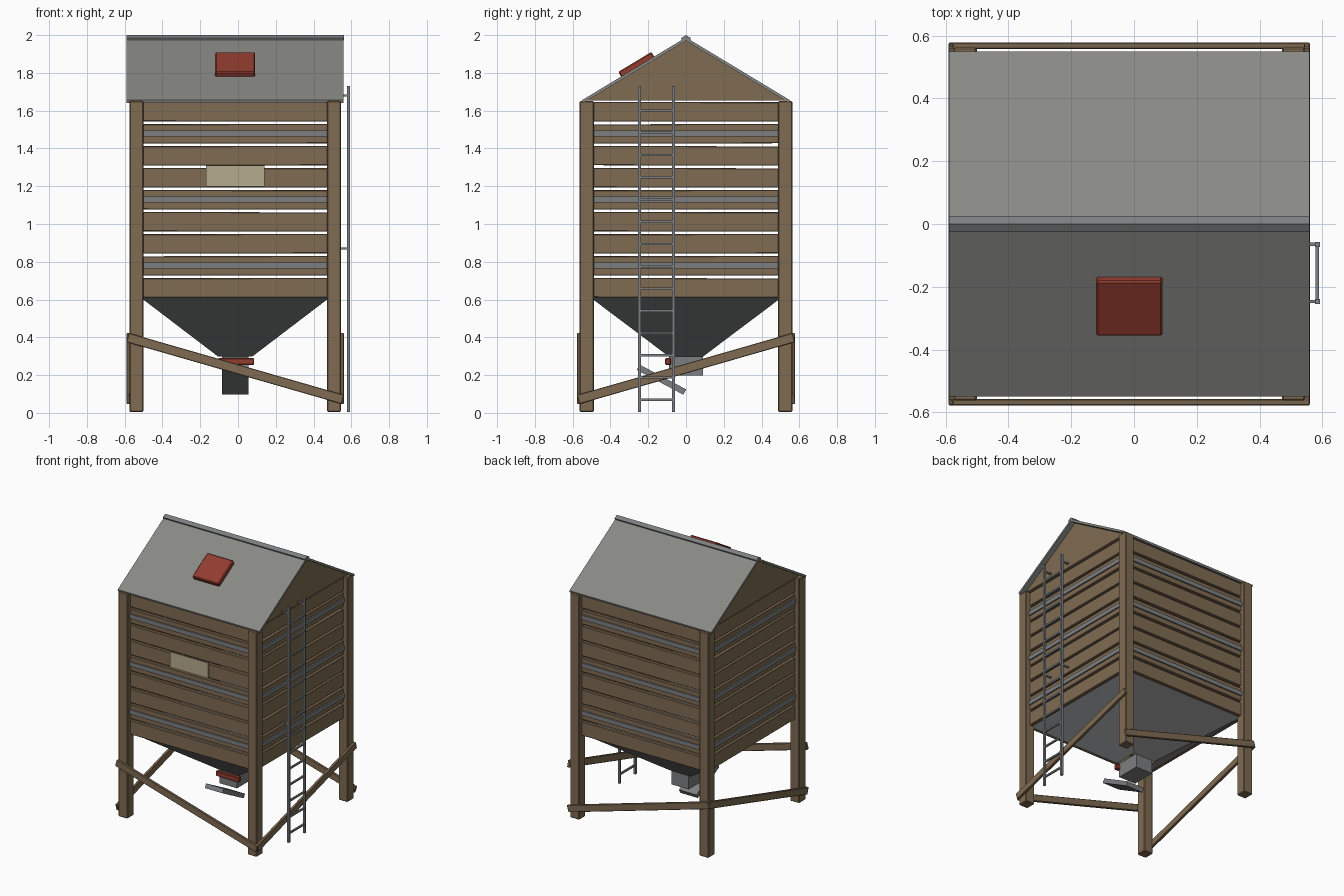
import bpy, bmesh, math, random
from mathutils import Vector

if "Cube" in bpy.data.objects:
    bpy.data.objects.remove(bpy.data.objects["Cube"])

random.seed(4)
CX = -0.015          # centre of the bin body in x


def material(name, rgb):
    m = bpy.data.materials.new(name)
    m.diffuse_color = (*rgb, 1)
    m.use_nodes = True
    m.node_tree.nodes["Principled BSDF"].inputs["Base Color"].default_value = m.diffuse_color
    return m


WOOD = material("brown wood", (0.215, 0.147, 0.085))
ROOF = material("roof grey", (0.25, 0.25, 0.235))
STEEL = material("steel grey", (0.205, 0.21, 0.215))
RED = material("rust red", (0.29, 0.045, 0.028))
CREAM = material("cream plate", (0.47, 0.41, 0.27))


def finish(name, bm, mat, bevel=0.0):
    bmesh.ops.recalc_face_normals(bm, faces=bm.faces)
    me = bpy.data.meshes.new(name)
    bm.to_mesh(me)
    bm.free()
    me.materials.append(mat)
    ob = bpy.data.objects.new(name, me)
    bpy.context.collection.objects.link(ob)
    if bevel:
        b = ob.modifiers.new("bevel", 'BEVEL')
        b.width, b.segments = bevel, 1
    return ob


def box(name, loc, size, mat, rot=(0, 0, 0), bevel=0.0):
    bm = bmesh.new()
    bmesh.ops.create_cube(bm, size=1)
    bmesh.ops.scale(bm, vec=size, verts=bm.verts)
    ob = finish(name, bm, mat, bevel)
    ob.location, ob.rotation_euler = loc, rot
    return ob


def prism(name, pts, x0, x1, mat):
    """Extrude a (y, z) profile along x."""
    bm = bmesh.new()
    f = bm.faces.new([bm.verts.new((x0, y, z)) for y, z in pts])
    r = bmesh.ops.extrude_face_region(bm, geom=[f])
    vs = [v for v in r["geom"] if isinstance(v, bmesh.types.BMVert)]
    bmesh.ops.translate(bm, vec=(x1 - x0, 0, 0), verts=vs)
    return finish(name, bm, mat)


# Corner posts
for sx in (-1, 1):
    for sy in (-1, 1):
        box("corner_post", (CX + sx * 0.523, sy * 0.525, 0.828), (0.074, 0.075, 1.645), WOOD, bevel=0.005)

# Wall boards with open gaps, and steel bands, on all four sides
for s in (-1, 1):
    for i in range(9):
        z = 0.662 + i * 0.1165
        t = random.uniform(-0.003, 0.003)
        box("long_board", (CX, s * 0.515, z), (0.99, 0.026, 0.102), WOOD, (0, t, 0), 0.003)
        t = random.uniform(-0.003, 0.003)
        box("end_board", (CX + s * 0.513, 0, z), (0.026, 0.99, 0.102), WOOD, (t, 0, 0), 0.003)
    for z in (0.78, 1.13, 1.48):
        box("long_band", (CX, s * 0.532, z), (0.975, 0.012, 0.032), STEEL)
        box("end_band", (CX + s * 0.53, 0, z), (0.012, 0.975, 0.032), STEEL)

    # Gable ends
    gx = CX + s * 0.525
    prism("gable", [(-0.535, 1.654), (0.535, 1.654), (0, 1.972)], gx - 0.012, gx + 0.012, WOOD)

    # Roof sheets
    prism("roof_sheet", [(0, 1.988), (s * 0.55, 1.656), (s * 0.545, 1.641), (0, 1.970)],
          CX - 0.574, CX + 0.574, ROOF)
    # Ridge cap flaps
    prism("ridge_flap", [(0, 2.0), (s * 0.026, 1.984), (s * 0.021, 1.971), (0, 1.984)],
          CX - 0.575, CX + 0.575, STEEL)

    # Diagonal leg braces
    ang = math.atan2(0.325, 1.13)
    length = math.hypot(1.13, 0.325) + 0.01
    box("long_brace", (CX, s * 0.568, 0.235), (length, 0.02, 0.05), WOOD, (0, ang, 0), 0.003)
    box("end_brace", (CX + s * 0.566, 0, 0.235), (0.02, length, 0.05), WOOD, (ang, 0, 0), 0.003)

# Roof hatch
slope = math.atan2(0.332, 0.55)
box("roof_hatch", (CX, -0.262, 1.843), (0.212, 0.205, 0.035), RED, (slope, 0, 0), 0.006)

# Front plate
box("front_plate", (CX, -0.541, 1.255), (0.31, 0.008, 0.112), CREAM)

# Hopper: open tapered funnel
bm = bmesh.new()
rings = []
for hx, hy, z in ((0.505, 0.51, 0.614), (0.09, 0.09, 0.298)):
    rings.append([bm.verts.new((CX + a * hx, b * hy, z)) for a, b in ((-1, -1), (1, -1), (1, 1), (-1, 1))])
for i in range(4):
    j = (i + 1) % 4
    bm.faces.new((rings[0][i], rings[0][j], rings[1][j], rings[1][i]))
finish("hopper", bm, STEEL)

# Outlet spout, slide gate and tilted chute
box("outlet_spout", (CX, 0, 0.25), (0.14, 0.18, 0.104), STEEL)
box("slide_gate", (CX + 0.005, -0.095, 0.272), (0.19, 0.03, 0.036), RED, bevel=0.004)
box("chute", (CX, -0.13, 0.176), (0.142, 0.28, 0.032), STEEL, (-math.radians(28), 0, 0))

# Ladder with stand-off brackets
LX = 0.584
for y in (-0.247, -0.065):
    box("ladder_rail", (LX, y, 0.868), (0.016, 0.016, 1.725), STEEL)
    for z in (0.87, 1.68):
        box("ladder_bracket", (0.556, y, z), (0.06, 0.011, 0.011), STEEL)
for i in range(14):
    box("ladder_rung", (LX, -0.156, 0.07 + i * 0.1178), (0.012, 0.18, 0.012), STEEL)
